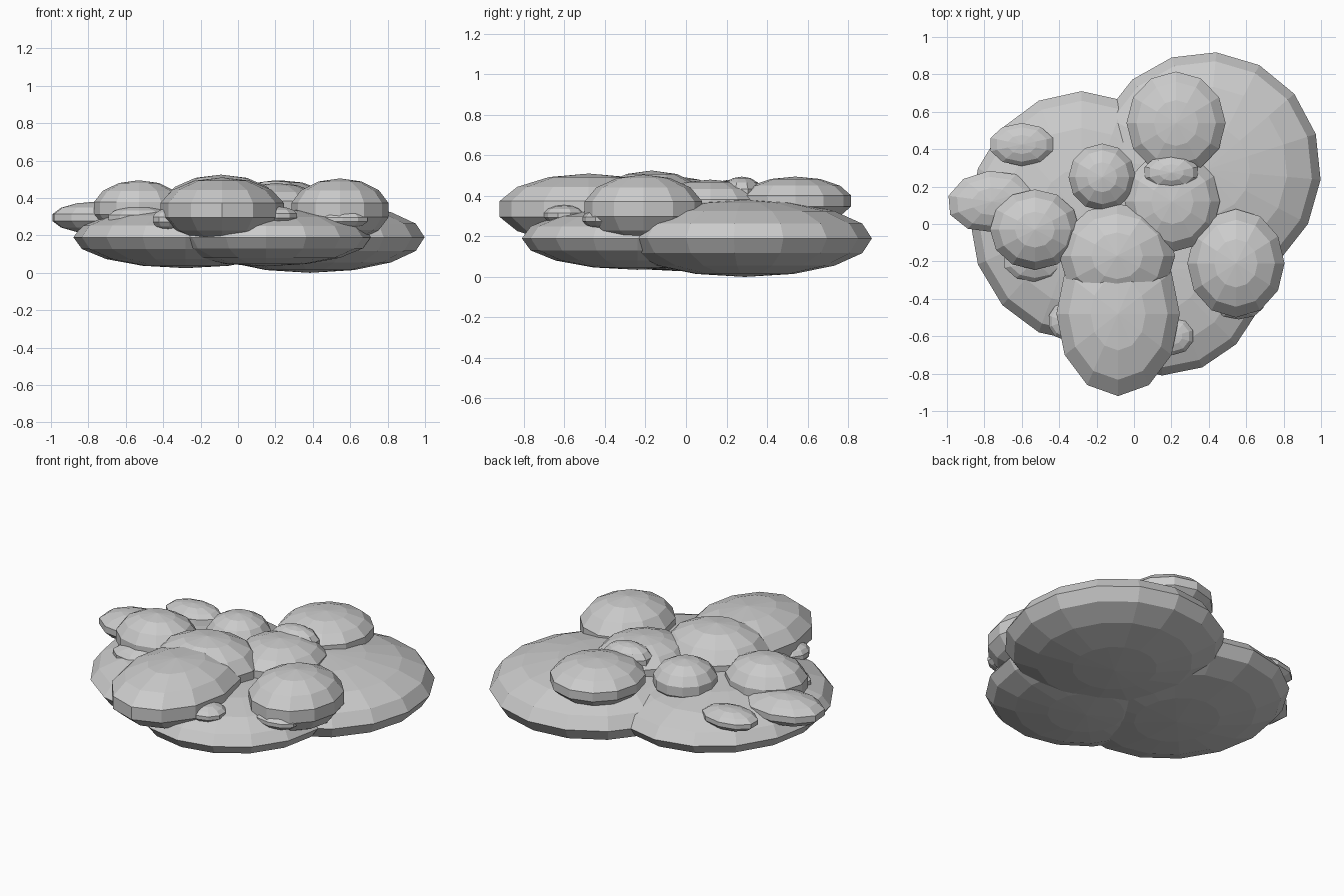
import bpy, math


def blob(name, center, radii, segments=12, rings=7, turn=0):
    """Flat-shaded squashed sphere."""
    bpy.ops.mesh.primitive_uv_sphere_add(segments=segments, ring_count=rings, radius=1,
                                         location=center,
                                         rotation=(0, 0, math.radians(turn)))
    ob = bpy.context.object
    ob.name = name
    # an odd ring count has a vertical belt slightly inside the full radius
    k = 1 / math.cos(math.pi / rings / 2) if rings % 2 else 1
    ob.scale = (radii[0] * k, radii[1] * k, radii[2])
    return ob


# Three broad overlapping base lobes
base_lobes = [
    ((0.385, 0.29, 0.19), (0.615, 0.63, 0.19), -5),
    ((-0.28, 0.04, 0.19), (0.60, 0.67, 0.165), 0),
    ((0.15, -0.24, 0.19), (0.56, 0.57, 0.155), 0),
]
for i, (c, r, t) in enumerate(base_lobes):
    blob(f"base_lobe_{i + 1}", c, r, 16, 8, t)

# Large rounded mounds on top
mounds = [
    ("front_mound", (-0.085, -0.48, 0.335), (0.33, 0.44, 0.175)),
    ("centre_mound", (-0.09, -0.17, 0.35), (0.31, 0.28, 0.175)),
    ("right_mound", (0.545, -0.21, 0.335), (0.26, 0.29, 0.17)),
    ("left_mound", (-0.53, -0.03, 0.345), (0.24, 0.215, 0.15)),
    ("back_mound", (0.225, 0.54, 0.375), (0.265, 0.275, 0.12)),
    ("middle_mound", (0.205, 0.12, 0.355), (0.255, 0.27, 0.125)),
    ("back_left_mound", (-0.17, 0.25, 0.36), (0.18, 0.18, 0.125)),
]
for name, c, r in mounds:
    blob(name, c, r)

# Small bumps tucked between the mounds
bumps = [
    ("outer_left_bump", (-0.76, 0.12, 0.295), (0.24, 0.165, 0.085), 5),
    ("rear_left_bump", (-0.60, 0.425, 0.305), (0.175, 0.115, 0.06), 0),
    ("crown_bump", (0.20, 0.275, 0.415), (0.15, 0.10, 0.08), 0),
    ("front_right_bump", (0.21, -0.60, 0.305), (0.11, 0.10, 0.05), 0),
    ("right_lower_bump", (0.56, -0.42, 0.285), (0.14, 0.09, 0.05), 0),
    ("front_left_bump", (-0.37, -0.52, 0.285), (0.09, 0.10, 0.06), 0),
    ("left_lower_bump", (-0.53, -0.20, 0.295), (0.17, 0.11, 0.06), 0),
]
for name, c, r, t in bumps:
    blob(name, c, r, 10, 7, t)
